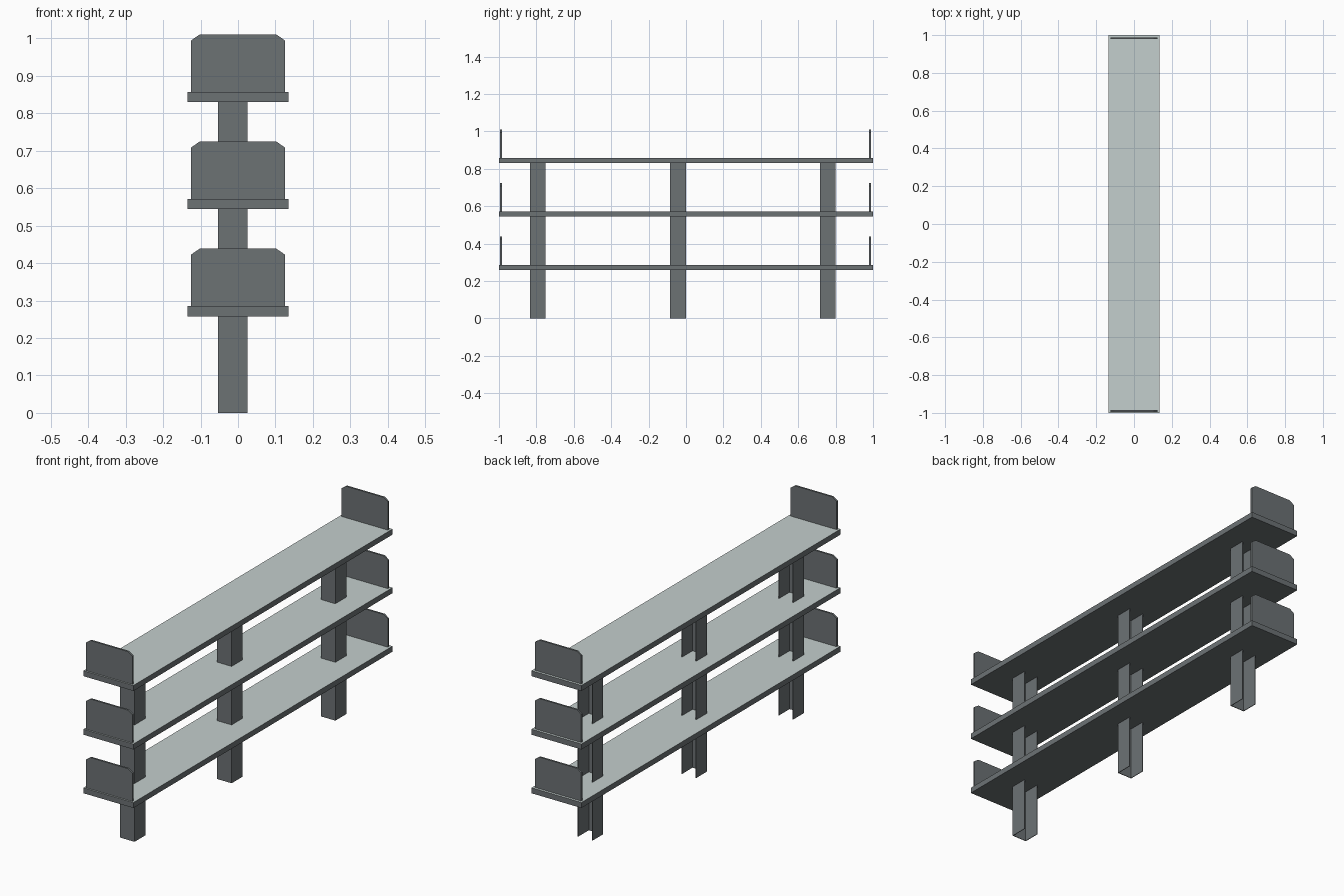
import bpy, bmesh

if "Cube" in bpy.data.objects:
    bpy.data.objects.remove(bpy.data.objects["Cube"])


def material(name, rgb):
    m = bpy.data.materials.new(name)
    m.diffuse_color = (*rgb, 1)
    m.use_nodes = True
    m.node_tree.nodes["Principled BSDF"].inputs["Base Color"].default_value = m.diffuse_color
    return m


dark = material("dark_grey_metal", (0.15, 0.168, 0.175))
light = material("pale_grey_top", (0.55, 0.62, 0.61))


def prism(name, profile, axis, lo, hi, top_light=False):
    """Extrude a closed 2D profile along axis 'y' (profile x,z) or 'z' (profile x,y)."""
    bm = bmesh.new()
    pts = [(a, lo, b) if axis == "y" else (a, b, lo) for a, b in profile]
    face = bm.faces.new([bm.verts.new(p) for p in pts])
    ext = bmesh.ops.extrude_face_region(bm, geom=[face])
    move = (0, hi - lo, 0) if axis == "y" else (0, 0, hi - lo)
    verts = [g for g in ext["geom"] if isinstance(g, bmesh.types.BMVert)]
    bmesh.ops.translate(bm, verts=verts, vec=move)
    bmesh.ops.recalc_face_normals(bm, faces=bm.faces)
    if top_light:
        for f in bm.faces:
            f.material_index = 1 if f.normal.z > 0.9 else 0
    me = bpy.data.meshes.new(name)
    bm.to_mesh(me)
    bm.free()
    me.materials.append(dark)
    me.materials.append(light)
    ob = bpy.data.objects.new(name, me)
    bpy.context.collection.objects.link(ob)
    return ob


W, T = 0.135, 0.027
levels = [0.285, 0.571, 0.857]

for i, z in enumerate(levels):
    # Shelf board with pale top surface
    prism(f"shelf_{i}", [(-W, -1), (W, -1), (W, 1), (-W, 1)], "z", z - T, z, True)
    # End plates with clipped upper corners
    top = z + 0.154
    plate = [(-0.125, z), (0.125, z), (0.125, top - 0.016), (0.102, top),
             (-0.102, top), (-0.125, top - 0.016)]
    for side, y in (("front", -0.994), ("back", 0.979)):
        prism(f"end_plate_{side}_{i}", plate, "y", y, y + 0.009)

# Channel posts, open toward the back, in segments between the shelves
x0, x1, t = -0.054, 0.025, 0.003
for j, (y0, y1) in enumerate([(-0.834, -0.75), (-0.085, -0.001), (0.716, 0.80)]):
    channel = [(x0, y0), (x1, y0), (x1, y1), (x1 - t, y1), (x1 - t, y0 + t),
               (x0 + t, y0 + t), (x0 + t, y1), (x0, y1)]
    bottom = 0.0
    for i, z in enumerate(levels):
        prism(f"post_{j}_{i}", channel, "z", bottom, z - T)
        bottom = z
